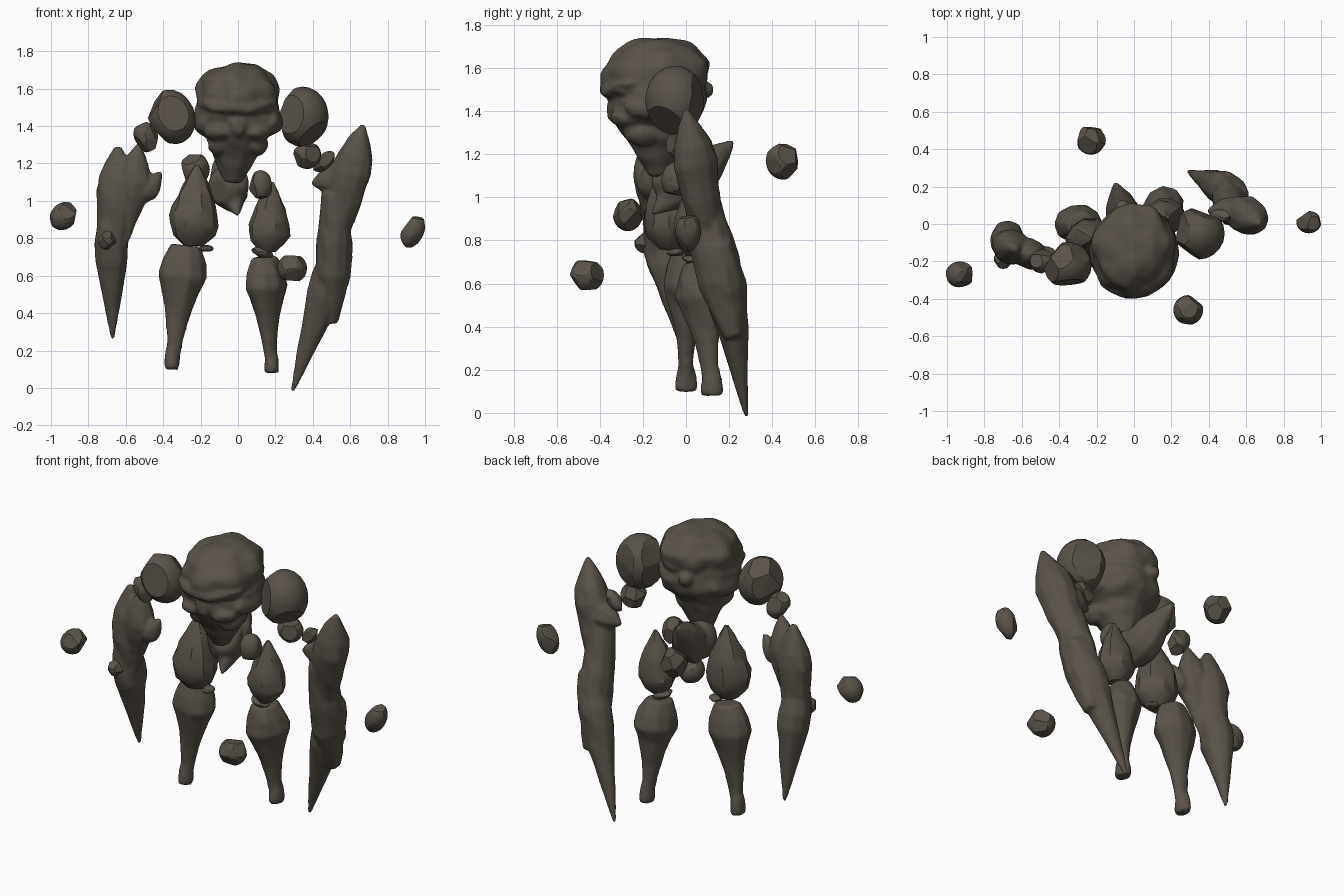
import bpy, bmesh, math, random
from mathutils import Vector, Euler, noise

if "Cube" in bpy.data.objects:
    bpy.data.objects.remove(bpy.data.objects["Cube"])
random.seed(5)

stone = bpy.data.materials.new("dark_brown_stone")
stone.use_nodes = True
stone.diffuse_color = (0.1, 0.085, 0.066, 1)
stone.node_tree.nodes["Principled BSDF"].inputs["Base Color"].default_value = stone.diffuse_color


def finish(name, bm, angle):
    """Turn a bmesh into a stone object with smooth faces and kept sharp edges."""
    bmesh.ops.recalc_face_normals(bm, faces=bm.faces)
    mesh = bpy.data.meshes.new(name)
    bm.to_mesh(mesh)
    bm.free()
    mesh.materials.append(stone)
    ob = bpy.data.objects.new(name, mesh)
    bpy.context.collection.objects.link(ob)
    bpy.ops.object.select_all(action="DESELECT")
    ob.select_set(True)
    bpy.context.view_layer.objects.active = ob
    bpy.ops.object.shade_smooth_by_angle(angle=math.radians(angle))
    return ob


def fuse(name, parts):
    """Melt overlapping parts into one continuous stone."""
    bpy.ops.object.select_all(action="DESELECT")
    for ob in parts:
        ob.select_set(True)
    body = parts[0]
    bpy.context.view_layer.objects.active = body
    bpy.ops.object.join()
    body.name = name
    remesh = body.modifiers.new("melt", "REMESH")
    remesh.mode = "VOXEL"
    remesh.voxel_size = 0.012
    remesh.use_smooth_shade = True
    soften = body.modifiers.new("soften", "SMOOTH")
    soften.iterations = 4


def spindle(name, top, bottom, radius, belly=0.4, start=0.1, end=0.05,
            hollow=1, flat=1.1, sides=10, steps=8, rough=0.07):
    """Rough tapering shaft: widest at the belly, narrowing to both ends."""
    top, bottom = Vector(top), Vector(bottom)
    turn = (top - bottom).to_track_quat("Z", "Y").to_matrix()
    bm = bmesh.new()
    loops = []
    for step in range(steps + 1):
        t = step / steps
        if t < belly:
            width = start + (1 - start) * math.sin(t / belly * math.pi / 2)
        else:
            width = end + (1 - end) * ((1 - t) / (1 - belly)) ** hollow
        centre = top.lerp(bottom, t)
        loop = []
        for i in range(sides):
            a = math.tau * (i + 0.5) / sides
            r = radius * width * (1 + random.uniform(-rough, rough))
            lift = radius * width * random.uniform(-rough, rough)
            loop.append(bm.verts.new(centre + turn @ Vector((r * math.cos(a), r * flat * math.sin(a), lift))))
        loops.append(loop)
    for upper, lower in zip(loops, loops[1:]):
        for i in range(sides):
            j = (i + 1) % sides
            bm.faces.new((upper[i], upper[j], lower[j], lower[i]))
    bm.faces.new(loops[0])
    bm.faces.new(loops[-1])
    return finish(name, bm, 32)


def rock(name, loc, size, tall=1, lean=0, cuts=10):
    """Ball chipped by random planes, stretched along its own height and leaned sideways."""
    bm = bmesh.new()
    bmesh.ops.create_icosphere(bm, subdivisions=3, radius=size)
    for _ in range(cuts):
        normal = Vector([random.gauss(0, 1) for _ in range(3)]).normalized()
        cut = bmesh.ops.bisect_plane(bm, geom=bm.verts[:] + bm.edges[:] + bm.faces[:],
                                     plane_co=normal * size * random.uniform(0.75, 0.88),
                                     plane_no=normal, clear_outer=True)
        rim = [e for e in cut["geom_cut"] if isinstance(e, bmesh.types.BMEdge)]
        if rim:
            bmesh.ops.contextual_create(bm, geom=rim)
    turn = Euler((0, lean, 0)).to_matrix()
    for v in bm.verts:
        v.co.z *= tall
        v.co = turn @ v.co + Vector(loc)
    return finish(name, bm, 25)


def blob(name, loc, radii, tilt=0, bump=0.12, ridge=0):
    """Lumpy ellipsoid, with optional radial ridges."""
    bm = bmesh.new()
    bmesh.ops.create_uvsphere(bm, u_segments=36, v_segments=20, radius=1)
    turn = Euler((tilt, 0, 0)).to_matrix()
    for v in bm.verts:
        p = v.co.copy()
        swell = 1 + bump * noise.noise(p * 2.5 + Vector(loc) * 9)
        swell += ridge * math.sin(7 * math.atan2(p.y, p.x)) * math.hypot(p.x, p.y)
        v.co = turn @ Vector(c * r * swell for c, r in zip(p, radii)) + Vector(loc)
    return finish(name, bm, 45)


# Head: ridged crown and heavy brow over a face that tapers into the neck
head = [
    blob("crown", (0, -0.14, 1.57), (0.22, 0.25, 0.17), tilt=0.12, ridge=0.02),
    blob("skull", (0, -0.13, 1.46), (0.23, 0.23, 0.17)),
    blob("brow", (0, -0.23, 1.53), (0.21, 0.17, 0.07), tilt=0.25),
    blob("snout", (0, -0.3, 1.41), (0.06, 0.07, 0.08)),
    blob("back_knob", (-0.06, 0.09, 1.5), (0.04, 0.04, 0.04)),
    spindle("jaw", (0, -0.15, 1.46), (-0.03, -0.12, 1.1), 0.2,
            belly=0.2, start=0.9, end=0.25, flat=1, sides=14),
]
for side in (-1, 1):
    head.append(blob("cheek", (side * 0.1, -0.27, 1.37), (0.08, 0.08, 0.05)))
    head.append(blob("jaw_lump", (side * 0.1, -0.2, 1.3), (0.06, 0.09, 0.06)))
    head.append(blob("temple", (side * 0.17, -0.15, 1.42), (0.07, 0.14, 0.07)))
fuse("head", head)

# Torso: a shard leaning from high back to low front, around a chunk
fuse("torso", [
    spindle("torso_shard", (-0.1, 0.22, 1.26), (0, -0.16, 0.92), 0.11, belly=0.6, sides=8),
    rock("torso_chunk", (-0.05, -0.05, 1.08), 0.11, tall=1.1, lean=0.3),
])

# Shoulders and the stones that lead to the arms
rock("right_shoulder", (-0.355, -0.22, 1.45), 0.125, tall=1.2, lean=-0.4, cuts=7)
rock("left_shoulder", (0.345, -0.05, 1.45), 0.14, tall=1.15, cuts=8)
rock("right_arm_stone", (-0.49, -0.2, 1.34), 0.065, tall=1.4, lean=-0.4)
rock("left_arm_stone", (0.37, -0.02, 1.245), 0.075, lean=0.4)
rock("left_arm_chip", (0.46, 0.04, 1.21), 0.04, tall=1.8, lean=0.8)

# Left arm: long blade melted from overlapping shards
fuse("left_arm", [
    spindle("upper_arm", (0.67, 0, 1.41), (0.5, 0.11, 0.75), 0.105, end=0.6),
    spindle("forearm", (0.52, 0.06, 1.05), (0.5, 0.22, 0.35), 0.1, start=0.7, belly=0.6, end=0.4),
    spindle("blade", (0.56, 0.15, 0.8), (0.29, 0.28, -0.02), 0.1, belly=0.3, start=0.6, end=0.1),
    spindle("barb", (0.39, 0.07, 1.09), (0.62, 0.07, 1.14), 0.08, belly=0.6, sides=7),
])

# Right arm: shorter blade with a split top
fuse("right_arm", [
    spindle("upper_arm", (-0.64, -0.13, 1.29), (-0.68, -0.11, 0.65), 0.1, start=0.2, end=0.6),
    spindle("shard", (-0.53, -0.17, 1.31), (-0.6, -0.14, 0.75), 0.09, sides=8),
    spindle("blade", (-0.68, -0.13, 0.95), (-0.67, 0, 0.26), 0.095, belly=0.35, start=0.6, end=0.1),
    spindle("barb", (-0.41, -0.17, 1.16), (-0.54, -0.17, 0.97), 0.06, belly=0.6, sides=7),
])
rock("right_elbow_stone", (-0.7, -0.19, 0.79), 0.05)

# Legs: pear-shaped thighs over bone-shaped shins with a flared foot
for label, hip, knee, joint, foot, wide in (
        ("right", (-0.22, -0.08, 1.19), (-0.24, -0.08, 0.76), (-0.28, 0, 0.76), (-0.355, 0, 0.1), 0.12),
        ("left", (0.18, 0.04, 1.1), (0.16, 0.04, 0.73), (0.14, 0.06, 0.7), (0.18, 0.12, 0.08), 0.1)):
    spindle(label + "_thigh", hip, knee, wide, belly=0.75, end=0.4, hollow=0.5)
    ankle = Vector(foot) + Vector((0, 0, 0.15))
    fuse(label + "_shin", [
        spindle("shin", joint, foot, 0.11, belly=0.25, start=0.6, end=0.28, hollow=2.2, flat=1.2),
        spindle("foot", ankle, foot, 0.042, belly=0.9, start=0.5, end=0.9, flat=1.3),
    ])

# Small stones at the knees and hip
rock("right_knee_chip", (-0.17, -0.05, 0.745), 0.04, tall=0.5)
rock("left_knee_chip", (0.13, 0.04, 0.725), 0.06, tall=0.5, lean=0.3)
rock("left_hip_stone", (0.12, -0.05, 1.08), 0.065, tall=1.3)

# Loose stones hovering around the body
rock("right_floating_stone", (-0.93, -0.27, 0.92), 0.07, tall=1.2, lean=0.8)
rock("left_floating_stone", (0.935, 0.01, 0.84), 0.06, tall=1.6, lean=0.4)
rock("front_floating_stone", (0.29, -0.46, 0.64), 0.08)
rock("back_floating_stone", (-0.23, 0.45, 1.17), 0.08, tall=1.1)
